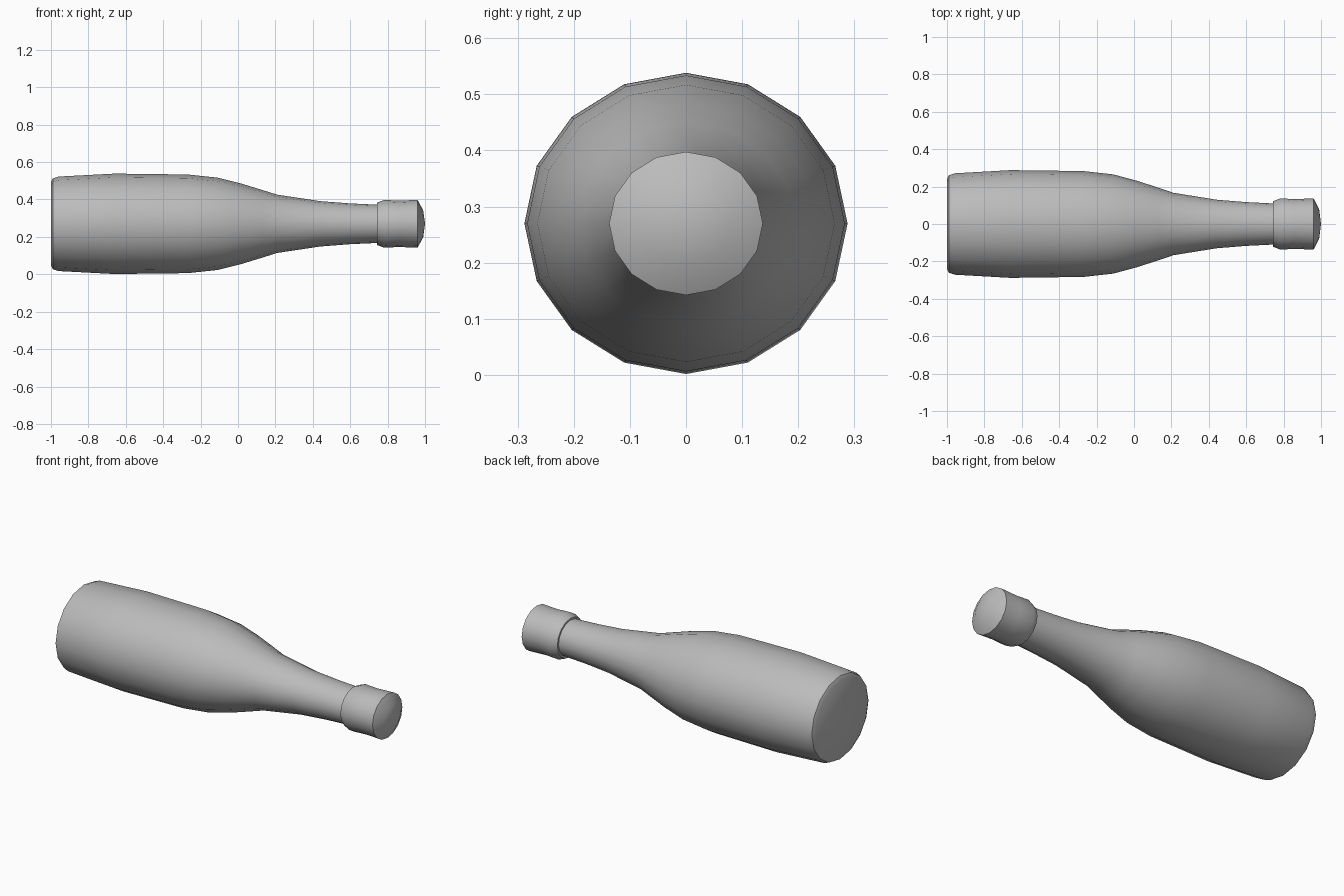
import bpy, bmesh, math

if "Cube" in bpy.data.objects:
    bpy.data.objects.remove(bpy.data.objects["Cube"])

SIDES = 16
CENTRE_Z = 0.27
SQUASH = 0.932  # the section is slightly flatter in z than in y

grey = bpy.data.materials.new("plain grey")
grey.diffuse_color = (0.5, 0.5, 0.5, 1)
grey.use_nodes = True
grey.node_tree.nodes["Principled BSDF"].inputs["Base Color"].default_value = grey.diffuse_color


def lathe(name, profile, angle):
    """Revolve (x, radius) points around the x axis; radius 0 makes a tip."""
    bm = bmesh.new()
    rings = []
    for x, r in profile:
        if r == 0:
            rings.append([bm.verts.new((x, 0, CENTRE_Z))] * SIDES)
        else:
            rings.append([bm.verts.new((x, r * math.sin(a), CENTRE_Z + SQUASH * r * math.cos(a)))
                          for a in (2 * math.pi * i / SIDES for i in range(SIDES))])
    for a, b in zip(rings, rings[1:]):
        for i in range(SIDES):
            j = (i + 1) % SIDES
            bm.faces.new(list(dict.fromkeys((a[i], a[j], b[j], b[i]))))
    bmesh.ops.recalc_face_normals(bm, faces=bm.faces)
    mesh = bpy.data.meshes.new(name)
    bm.to_mesh(mesh)
    bm.free()
    mesh.materials.append(grey)
    obj = bpy.data.objects.new(name, mesh)
    bpy.context.collection.objects.link(obj)
    bpy.ops.object.select_all(action='DESELECT')
    obj.select_set(True)
    bpy.context.view_layer.objects.active = obj
    bpy.ops.object.shade_smooth_by_angle(angle=math.radians(angle))
    return obj


# Bottle body: flat base, bulging belly, sloping shoulder, long neck
lathe("bottle_body", [(-1.0, 0), (-1.0, 0.24), (-0.99, 0.26), (-0.96, 0.271),
                      (-0.66, 0.288), (-0.27, 0.283), (-0.11, 0.265),
                      (0.02, 0.23), (0.13, 0.194), (0.21, 0.167), (0.44, 0.13),
                      (0.60, 0.117), (0.76, 0.109)], 40)

# Cap with a bevelled collar and a slightly domed end
lathe("bottle_cap", [(0.742, 0), (0.742, 0.121), (0.782, 0.137), (0.86, 0.133),
                     (0.96, 0.137), (0.99, 0.078), (1.0, 0)], 50)
